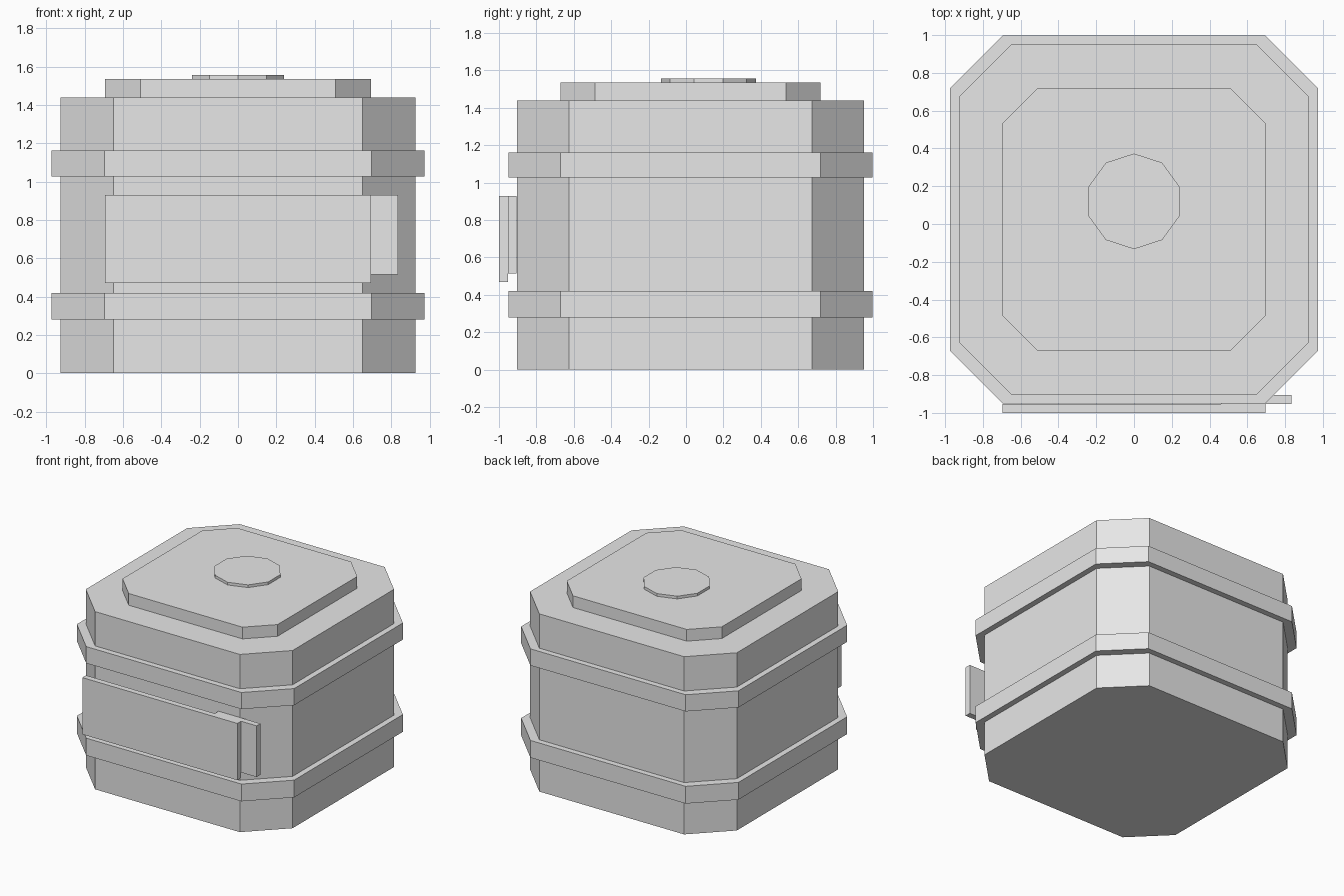
import bpy
import math

cube = bpy.data.objects.get("Cube")
if cube:
    bpy.data.objects.remove(cube, do_unlink=True)

grey = bpy.data.materials.new("light_grey")
grey.use_nodes = True
colour = (0.8, 0.8, 0.8, 1)
grey.diffuse_color = colour
grey.node_tree.nodes["Principled BSDF"].inputs["Base Color"].default_value = colour

CENTRE_Y = 0.024


def prism(name, outline, z0, z1):
    """Extrude a counter-clockwise outline from z0 to z1."""
    n = len(outline)
    verts = [(x, y, z) for z in (z0, z1) for x, y in outline]
    faces = [tuple(reversed(range(n))), tuple(range(n, 2 * n))]
    faces += [(i, (i + 1) % n, n + (i + 1) % n, n + i) for i in range(n)]
    mesh = bpy.data.meshes.new(name)
    mesh.from_pydata(verts, [], faces)
    mesh.materials.append(grey)
    obj = bpy.data.objects.new(name, mesh)
    bpy.context.collection.objects.link(obj)
    return obj


def octagon(half, cut):
    """Square outline with its corners cut off."""
    a, b = half, half - cut
    pts = [(a, -b), (a, b), (b, a), (-b, a), (-a, b), (-a, -b), (-b, -a), (b, -a)]
    return [(x, y + CENTRE_Y) for x, y in pts]


def box(name, x0, x1, y0, y1, z0, z1):
    return prism(name, [(x0, y0), (x1, y0), (x1, y1), (x0, y1)], z0, z1)


# Body, with a raised lid
prism("body", octagon(0.927, 0.278), 0, 1.44)
prism("lid", octagon(0.695, 0.185), 1.44, 1.535)

# Two bands round the body
prism("lower_band", octagon(0.974, 0.278), 0.28, 0.42)
prism("upper_band", octagon(0.974, 0.278), 1.027, 1.162)

# Ten-sided cap on the lid
cap = [(0.253 * math.cos(math.radians(18 + 36 * i)),
        0.12 + 0.253 * math.sin(math.radians(18 + 36 * i))) for i in range(10)]
prism("cap", cap, 1.535, 1.557)

# Front panel and the latch behind its edge
box("front_panel", -0.695, 0.695, -1.0, -0.953, 0.47, 0.93)
box("latch", 0.46, 0.835, -0.953, -0.905, 0.515, 0.93)
